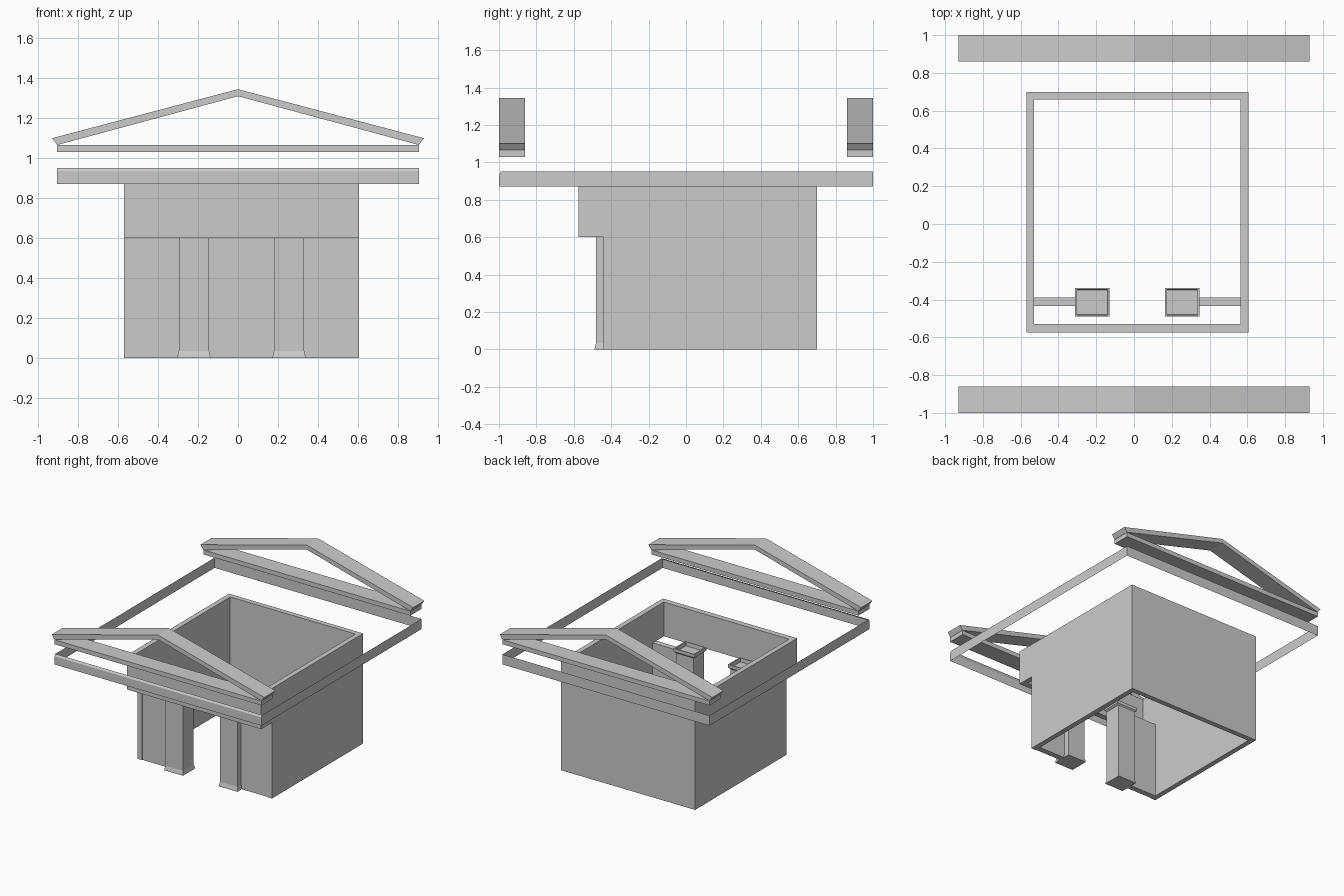
import bpy, bmesh

if "Cube" in bpy.data.objects:
    bpy.data.objects.remove(bpy.data.objects["Cube"])

CX = 0.0175  # centre line of the walls


def finish(name, bm, recalc=True):
    if recalc:
        bmesh.ops.recalc_face_normals(bm, faces=bm.faces[:])
    me = bpy.data.meshes.new(name)
    bm.to_mesh(me)
    bm.free()
    ob = bpy.data.objects.new(name, me)
    bpy.context.collection.objects.link(ob)
    return ob


def prism(name, profile, axis, a, b):
    """Extrude a 2D profile along x (profile = y,z) or y (profile = x,z)."""
    bm = bmesh.new()
    pt = (lambda p, t: (t, p[0], p[1])) if axis == 'x' else (lambda p, t: (p[0], t, p[1]))
    face = bm.faces.new([bm.verts.new(pt(p, a)) for p in profile])
    ext = bmesh.ops.extrude_face_region(bm, geom=[face])
    moved = [v for v in ext['geom'] if isinstance(v, bmesh.types.BMVert)]
    bmesh.ops.translate(bm, verts=moved, vec=(b - a, 0, 0) if axis == 'x' else (0, b - a, 0))
    return finish(name, bm)


def box(name, x0, x1, y0, y1, z0, z1):
    return prism(name, [(x0, z0), (x1, z0), (x1, z1), (x0, z1)], 'y', y0, y1)


def loft(name, cx, cy, rings):
    """Stack of rectangles (half width, half depth, z), capped at both ends."""
    bm = bmesh.new()
    loops = [[bm.verts.new((cx + sx * w, cy + sy * d, z))
              for sx, sy in ((-1, -1), (1, -1), (1, 1), (-1, 1))] for w, d, z in rings]
    for lo, hi in zip(loops, loops[1:]):
        for i in range(4):
            j = (i + 1) % 4
            bm.faces.new((lo[i], lo[j], hi[j], hi[i]))
    bm.faces.new(loops[0][::-1])
    bm.faces.new(loops[-1])
    return finish(name, bm)


# Walls: side walls are notched below the front lintel
side = [(-0.575, 0.6), (-0.44, 0.6), (-0.44, 0), (0.7, 0), (0.7, 0.87), (-0.575, 0.87)]
prism("left_wall", side, 'x', -0.57, -0.53)
prism("right_wall", side, 'x', 0.565, 0.605)
box("back_wall", -0.53, 0.565, 0.66, 0.7, 0, 0.87)
box("front_lintel", -0.53, 0.565, -0.575, -0.53, 0.6, 0.87)

# Recessed front panels and pillars with flared foot and tray-like cap
for s, label in ((-1, "left"), (1, "right")):
    xs = sorted((CX + s * 0.31, CX + s * 0.55))
    box(label + "_front_panel", xs[0], xs[1], -0.435, -0.39, 0, 0.6)
    loft(label + "_pillar", CX + s * 0.238, -0.414,
         [(0.082, 0.075, 0), (0.082, 0.074, 0.008), (0.076, 0.067, 0.035),
          (0.076, 0.067, 0.6), (0.092, 0.075, 0.61), (0.092, 0.075, 0.635),
          (0.082, 0.067, 0.635), (0.08, 0.065, 0.605)])

# Eaves band: thin open sheets around the roof line
bm = bmesh.new()
X = 0.905
panels = [[(-X, -1, 0.87), (X, -1, 0.87), (X, -1, 0.935), (-X, -1, 0.935)],
          [(X, 1, 0.87), (-X, 1, 0.87), (-X, 1, 0.95), (X, 1, 0.95)]]
end = [(-1, 0.87), (1, 0.87), (1, 0.95), (-0.99, 0.95), (-1, 0.935)]
panels += [[(X, y, z) for y, z in end], [(-X, y, z) for y, z in reversed(end)],
           [(-X, -1, 0.935), (X, -1, 0.935), (X, -0.99, 0.95), (-X, -0.99, 0.95)]]
for p in panels:
    bm.faces.new([bm.verts.new(c) for c in p])
bmesh.ops.remove_doubles(bm, verts=bm.verts[:], dist=0.0001)
finish("eaves_band", bm, recalc=False)

# Gables: chevron rakes over a horizontal beam, front and back
chevron = [(-0.93, 1.1), (-0.905, 1.066), (0, 1.31), (0.905, 1.066), (0.93, 1.1), (0, 1.345)]
for label, y0, y1 in (("front", -1, -0.86), ("back", 0.86, 1)):
    prism(label + "_gable_rakes", chevron, 'y', y0, y1)
    box(label + "_gable_beam", -X, X, y0, y1, 1.03, 1.065)
